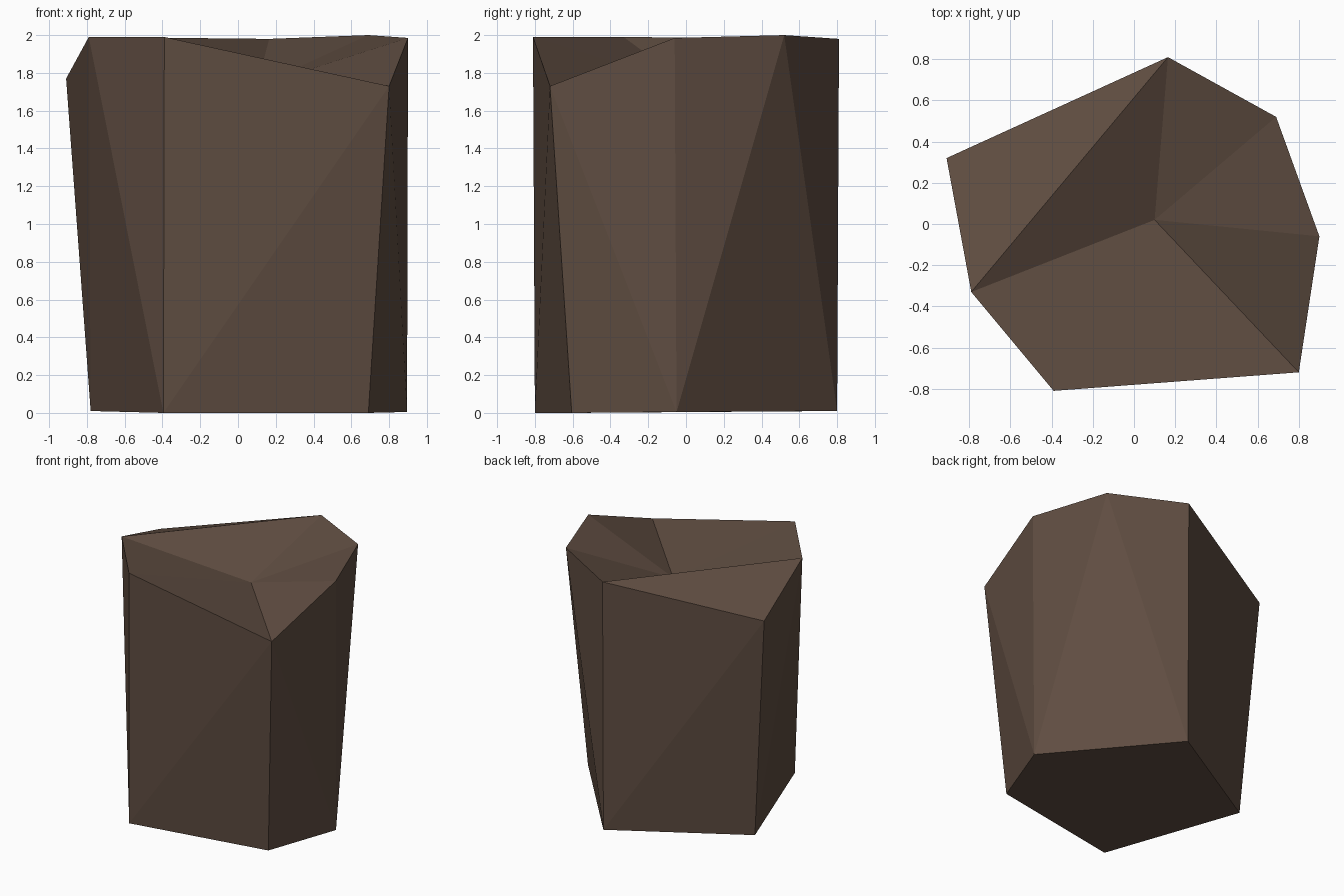
import bpy
import bmesh

default_cube = bpy.data.objects.get("Cube")
if default_cube:
    bpy.data.objects.remove(default_cube, do_unlink=True)

# Corner points: jagged upper rim, sunken centre and five-sided base
points = {
    "rim_left": (-0.91, 0.32, 1.77),
    "rim_front_left": (-0.79, -0.33, 1.99),
    "rim_front": (-0.39, -0.81, 1.99),
    "rim_front_right": (0.80, -0.72, 1.73),
    "rim_right": (0.90, -0.06, 1.985),
    "rim_back_right": (0.69, 0.52, 2.0),
    "rim_back": (0.165, 0.81, 1.98),
    "hollow": (0.10, 0.02, 1.73),
    "base_left": (-0.78, 0.25, 0.01),
    "base_front": (-0.395, -0.80, 0.0),
    "base_front_right": (0.69, -0.605, 0.0),
    "base_right": (0.895, -0.05, 0.005),
    "base_back": (0.165, 0.80, 0.01),
}

bm = bmesh.new()
corner = {name: bm.verts.new(co) for name, co in points.items()}


def add_face(*names):
    bm.faces.new([corner[name] for name in names])


# Broken top: a fan around the hollow, plus one chipped outer slope
fan = ["rim_front_left", "rim_front", "rim_front_right",
       "rim_right", "rim_back_right", "rim_back"]
for here, after in zip(fan, fan[1:] + fan[:1]):
    add_face("hollow", here, after)
add_face("rim_left", "rim_front_left", "rim_back")

# Front and side walls whose upper corner leans outwards
add_face("base_front", "rim_front_right", "rim_front")
add_face("base_front", "base_front_right", "rim_front_right")
add_face("base_front_right", "base_right", "rim_front_right")
add_face("base_right", "rim_right", "rim_front_right")

# Back right wall, narrowing to the base
add_face("base_right", "rim_back_right", "rim_right")
add_face("base_right", "base_back", "rim_back_right")
add_face("base_back", "rim_back", "rim_back_right")

# Back left wall
add_face("base_back", "rim_left", "rim_back")
add_face("base_back", "base_left", "rim_left")

# Left wall, narrowing to the base
add_face("base_left", "rim_front_left", "rim_left")
add_face("base_left", "base_front", "rim_front_left")
add_face("base_front", "rim_front", "rim_front_left")

# Underside
add_face("base_left", "base_back", "base_right",
         "base_front_right", "base_front")

bmesh.ops.recalc_face_normals(bm, faces=bm.faces[:])
mesh = bpy.data.meshes.new("broken_stump")
bm.to_mesh(mesh)
bm.free()

# Single dark brown material
brown = bpy.data.materials.new("dark_brown")
brown.use_nodes = True
colour = (0.115, 0.074, 0.053, 1.0)
brown.diffuse_color = colour
for node in brown.node_tree.nodes:
    if node.type == "BSDF_PRINCIPLED":
        node.inputs["Base Color"].default_value = colour
mesh.materials.append(brown)

stump = bpy.data.objects.new("broken_stump", mesh)
bpy.context.collection.objects.link(stump)
